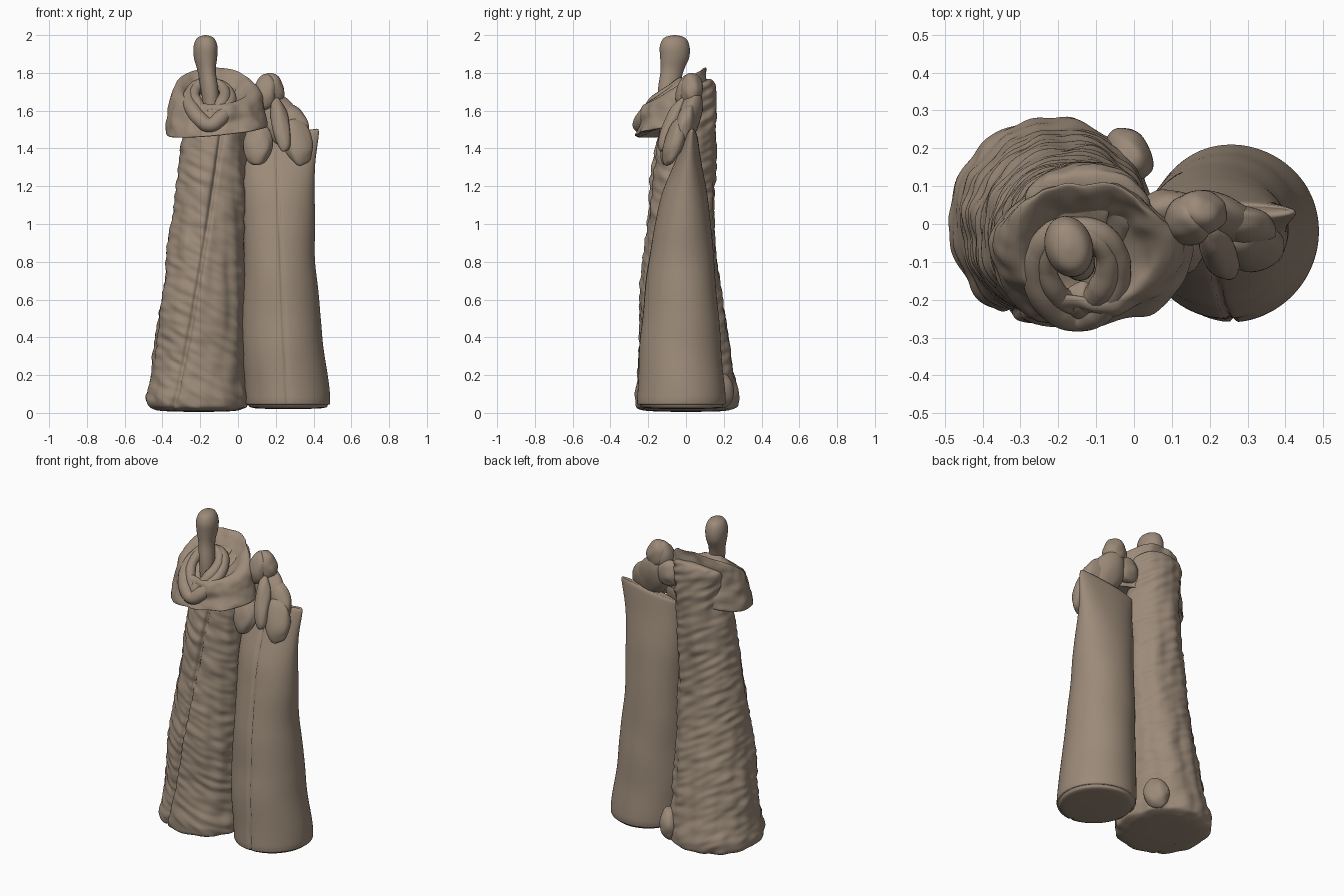
import bpy, bmesh, math
from mathutils import Vector, Matrix, noise

old = bpy.data.objects.get("Cube")
if old:
    bpy.data.objects.remove(old, do_unlink=True)

clay = bpy.data.materials.new("warm clay")
clay.use_nodes = True
COLOUR = (0.33, 0.255, 0.19, 1)
clay.diffuse_color = COLOUR
clay.node_tree.nodes["Principled BSDF"].inputs["Base Color"].default_value = COLOUR


def finish(ob):
    ob.data.materials.append(clay)
    for poly in ob.data.polygons:
        poly.use_smooth = True
    return ob


def spline(keys, step):
    """Catmull-Rom through key tuples, subdivided by distance."""
    k = [Vector(v) for v in keys]
    out = []
    for i in range(len(k) - 1):
        a, b, c, d = k[max(i - 1, 0)], k[i], k[i + 1], k[min(i + 2, len(k) - 1)]
        n = max(4, int((c - b).length / step))
        for j in range(n):
            t = j / n
            out.append(0.5 * (2 * b + (c - a) * t + (2 * a - 5 * b + 4 * c - d) * t * t
                              + (3 * b - 3 * c + d - a) * t ** 3))
    return out + [k[-1]]


def loft(name, keys, segs=64, step=0.02, relief=None):
    """Skin elliptical rings given as z, cx, cy, rx, ry, slope along y, slope along x."""
    bm = bmesh.new()
    rows = []
    for z, cx, cy, rx, ry, sy, sx in spline(keys, step):
        row = []
        for i in range(segs):
            a = math.tau * i / segs
            u = Vector((math.cos(a), math.sin(a), 0))
            p = Vector((cx + rx * u.x, cy + ry * u.y, z + sy * ry * u.y + sx * rx * u.x))
            if relief:
                p += u * relief(p, u) * min(1, abs(rx) / 0.1)
            row.append(bm.verts.new(p))
        rows.append(row)
    for lo, hi in zip(rows, rows[1:]):
        for i in range(segs):
            j = (i + 1) % segs
            bm.faces.new((lo[i], lo[j], hi[j], hi[i]))
    bm.faces.new(rows[0][::-1])
    bm.faces.new(rows[-1])
    bmesh.ops.recalc_face_normals(bm, faces=bm.faces)
    me = bpy.data.meshes.new(name)
    bm.to_mesh(me)
    bm.free()
    ob = bpy.data.objects.new(name, me)
    bpy.context.collection.objects.link(ob)
    return finish(ob)


def blob(name, loc, size, rot=(0, 0, 0)):
    """Stretched, slightly lumpy sphere."""
    bpy.ops.mesh.primitive_uv_sphere_add(segments=40, ring_count=24, location=loc,
                                         rotation=[math.radians(r) for r in rot])
    ob = bpy.context.object
    ob.name = name
    for v in ob.data.vertices:
        v.co *= 1 + 0.1 * noise.noise(v.co * 1.5 + Vector(loc) * 20)
        v.co = Vector(v.co[i] * size[i] for i in range(3))
    return finish(ob)


def scarf_fold(name, centre, rx, ry, slope, radius):
    """Closed tube that sags to a soft point at the front."""
    cu = bpy.data.curves.new(name, "CURVE")
    cu.dimensions = "3D"
    cu.bevel_depth = radius
    cu.bevel_resolution = 5
    sp = cu.splines.new("BEZIER")
    sp.bezier_points.add(11)
    sp.use_cyclic_u = True
    for i, bp in enumerate(sp.bezier_points):
        a = math.tau * i / 12
        x, y = math.cos(a), math.sin(a)
        sag = 0.04 * max(0, -y) ** 4
        bp.co = Vector(centre) + Vector((rx * x * (1 + 0.1 * y), ry * y, slope * ry * y - sag))
        bp.radius = 1 + 0.3 * noise.noise(bp.co * 15)
        bp.handle_left_type = bp.handle_right_type = "AUTO"
    ob = bpy.data.objects.new(name, cu)
    bpy.context.collection.objects.link(ob)
    bpy.ops.object.select_all(action="DESELECT")
    ob.select_set(True)
    bpy.context.view_layer.objects.active = ob
    bpy.ops.object.convert(target="MESH")
    finish(bpy.context.object)


def seam(p, u, x, width, depth):
    return -depth * math.exp(-((p.x - x) / width) ** 2) if u.y < -0.2 else 0


def bark(p, u):
    slant = p.z + 0.5 * p.x
    ridge = noise.noise(Vector((p.x * 9, p.y * 9, slant * 26)))
    lump = noise.noise(Vector((p.x * 14, p.y * 14, p.z * 4 + 7)))
    groove = seam(p, u, -0.36 + 0.27 * (p.z / 1.45) ** 0.8, 0.012, 0.022)
    return 0.009 * ridge + 0.011 * lump + groove


def smooth_skin(p, u):
    return 0.008 * noise.noise(p * 4) + seam(p, u, 0.265 - 0.045 * p.z, 0.006, 0.014)


def cloth(p, u):
    return 0.03 * noise.noise(Vector((p.x * 8, p.y * 8, p.z * 5))) + 0.008 * noise.noise(p * 18)


# Wrinkled column
loft("wrinkled_column", [
    (0.005, -0.21, 0, 0.01, 0.01, 0, 0), (0.015, -0.21, 0, 0.22, 0.23, 0, 0),
    (0.07, -0.215, 0.005, 0.272, 0.278, 0, 0), (0.25, -0.205, 0, 0.25, 0.25, 0, 0),
    (0.6, -0.185, -0.025, 0.225, 0.22, 0, 0), (1.0, -0.16, -0.025, 0.195, 0.18, 0, 0),
    (1.4, -0.13, -0.003, 0.17, 0.162, 0, 0), (1.6, -0.125, 0.025, 0.16, 0.135, 0.1, 0),
    (1.72, -0.125, 0.045, 0.155, 0.1, 0.4, 0), (1.75, -0.125, 0.045, 0.01, 0.01, 0.4, 0),
], segs=180, step=0.009, relief=bark)

# Smooth column, pinched to a wedge at the top
loft("smooth_column", [
    (0.02, 0.27, -0.02, 0.01, 0.01, 0, 0), (0.025, 0.27, -0.02, 0.18, 0.19, 0, 0),
    (0.045, 0.265, -0.025, 0.212, 0.222, 0, 0),
    (0.08, 0.262, -0.025, 0.225, 0.235, 0, 0), (0.4, 0.235, -0.03, 0.215, 0.21, 0, 0),
    (0.8, 0.22, -0.025, 0.19, 0.175, 0, 0), (1.1, 0.215, -0.01, 0.188, 0.13, 0, 0),
    (1.3, 0.22, 0.01, 0.187, 0.08, 0, 0.03), (1.46, 0.235, 0.03, 0.195, 0.034, 0, 0.14),
    (1.475, 0.235, 0.035, 0.17, 0.012, 0, 0.14),
], segs=128, step=0.014, relief=smooth_skin)

# Small foot at the rear of the wrinkled column
blob("rear_foot", (-0.012, 0.185, 0.12), (0.055, 0.075, 0.095), (12, 0, 35))

# Draped cape: hanging sides, turned rim and sunken middle
loft("cape", [
    (1.53, -0.13, -0.04, 0.14, 0.1, 0.2, 0), (1.5, -0.12, -0.07, 0.225, 0.165, 0.15, 0.08),
    (1.49, -0.117, -0.08, 0.258, 0.192, 0.12, 0.09), (1.52, -0.117, -0.08, 0.262, 0.192, 0.2, 0.07),
    (1.6, -0.12, -0.075, 0.25, 0.175, 0.4, 0.03), (1.69, -0.12, -0.065, 0.235, 0.172, 0.6, 0),
    (1.725, -0.12, -0.055, 0.21, 0.165, 0.62, 0), (1.72, -0.125, -0.055, 0.18, 0.14, 0.62, 0),
    (1.66, -0.14, -0.08, 0.11, 0.1, 0.6, 0), (1.64, -0.14, -0.08, 0.01, 0.01, 0.6, 0),
], segs=128, step=0.012, relief=cloth)

# Scarf folds around the neck
scarf_fold("outer_scarf_fold", (-0.15, -0.13, 1.65), 0.108, 0.115, 0.75, 0.038)
scarf_fold("middle_scarf_fold", (-0.15, -0.12, 1.68), 0.08, 0.09, 0.75, 0.032)
blob("scarf_knot", (-0.14, -0.2, 1.56), (0.05, 0.05, 0.07), (-25, 0, 0))

# Neck and featureless head
head = loft("neck_and_head", [
    (1.56, -0.155, -0.12, 0.035, 0.035, 0, 0), (1.7, -0.16, -0.1, 0.045, 0.055, 0, 0),
    (1.81, -0.17, -0.075, 0.047, 0.062, 0, 0), (1.88, -0.172, -0.06, 0.06, 0.078, 0, 0),
    (1.94, -0.172, -0.06, 0.062, 0.08, 0, 0), (1.985, -0.172, -0.06, 0.043, 0.058, 0, 0),
    (2.0, -0.172, -0.06, 0.005, 0.008, 0, 0),
], segs=40)
pivot = Matrix.Translation((-0.172, -0.06, 0))
head.data.transform(pivot @ Matrix.Rotation(math.radians(16), 4, "Z") @ pivot.inverted())

# Small leaning figure between the columns
blob("small_head", (0.145, 0.01, 1.695), (0.065, 0.065, 0.1), (-10, 8, 0))
blob("small_hair", (0.175, 0.03, 1.71), (0.07, 0.06, 0.09), (0, -15, 0))
blob("small_neck", (0.09, 0.04, 1.62), (0.08, 0.05, 0.08), (0, 30, 0))
blob("small_torso", (0.215, 0.015, 1.56), (0.1, 0.06, 0.16), (-15, -25, 0))
blob("small_shoulder", (0.29, -0.005, 1.525), (0.08, 0.05, 0.12), (-15, -25, 0))
blob("right_petal", (0.105, -0.075, 1.42), (0.078, 0.05, 0.115), (-18, 5, -10))
blob("left_petal", (0.315, -0.06, 1.44), (0.08, 0.05, 0.135), (-20, -8, 15))
blob("hanging_arm", (0.225, -0.075, 1.525), (0.048, 0.045, 0.155), (-22, -10, 0))
